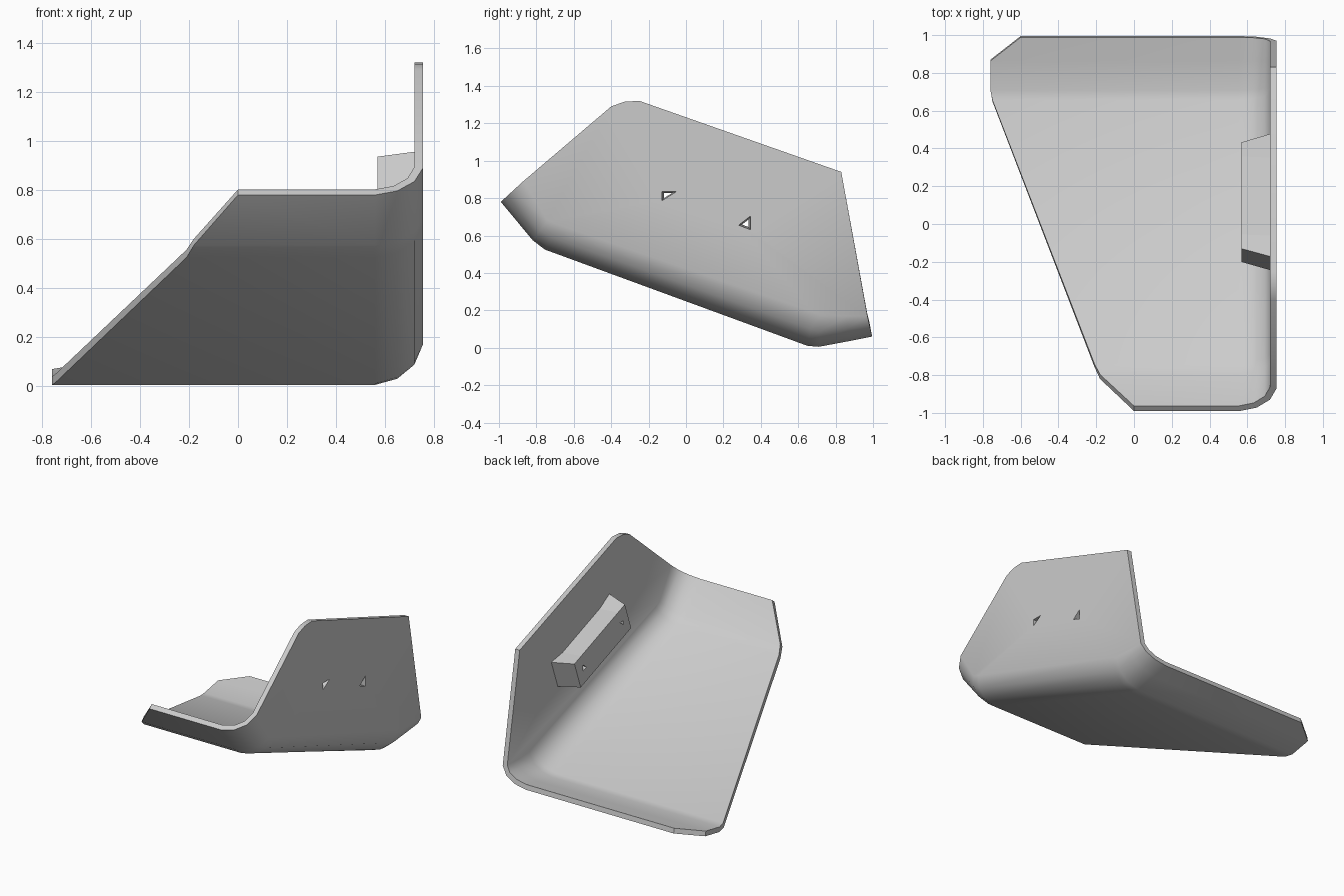
import bpy, bmesh
from mathutils import Vector

cube = bpy.data.objects.get("Cube")
if cube:
    bpy.data.objects.remove(cube)

grey = bpy.data.materials.new("plain grey")
grey.use_nodes = True
grey.diffuse_color = (0.6, 0.6, 0.6, 1)
grey.node_tree.nodes["Principled BSDF"].inputs["Base Color"].default_value = grey.diffuse_color


def make(name, verts, faces, fix_normals=True):
    mesh = bpy.data.meshes.new(name)
    mesh.from_pydata(verts, [], faces)
    if fix_normals:
        bm = bmesh.new()
        bm.from_mesh(mesh)
        bmesh.ops.recalc_face_normals(bm, faces=bm.faces)
        bm.to_mesh(mesh)
        bm.free()
    mesh.materials.append(grey)
    obj = bpy.data.objects.new(name, mesh)
    bpy.context.collection.objects.link(obj)
    return obj


def activate(obj):
    bpy.ops.object.select_all(action='DESELECT')
    obj.select_set(True)
    bpy.context.view_layer.objects.active = obj


# Curved sheet: stations run front to back along the underside.
# Each holds left edge x, floor (y, z) and where the wall starts (y, z).
stations = [
    (0.0, (-0.99, 0.78), (-0.87, 0.89)),
    (-0.18, (-0.82, 0.575), (-0.74, 0.68)),
    (-0.21, (-0.755, 0.525), (-0.69, 0.66)),
    (-0.75, (0.65, 0.01), (0.68, 0.19)),
    (-0.76, (0.71, 0.005), (0.72, 0.17)),
    (-0.76, (0.87, 0.035), (0.86, 0.17)),
    (-0.60, (0.995, 0.06), (0.97, 0.17)),
]
# Rounded corner: x position and share of the rise from floor to wall
corner = [(0.56, 0), (0.65, 0.15), (0.72, 0.5), (0.755, 1)]
verts, faces = [], []
for left, floor, wall in stations:
    a, b = Vector(floor), Vector(wall)
    for x, t in [(left, 0)] + corner:
        verts.append((x, *a.lerp(b, t)))
cols = len(corner) + 1
for i in range(len(stations) - 1):
    for j in range(cols - 1):
        k = i * cols + j
        faces.append((k, k + cols, k + cols + 1, k + 1))

# Upright side wall closes along its own top outline
outline = [(0.83, 0.94), (-0.25, 1.32), (-0.33, 1.315), (-0.4, 1.29)]
base = [i * cols + cols - 1 for i in range(len(stations))]
first = len(verts)
verts += [(0.755, y, z) for y, z in outline]
faces.append(base + list(range(first, len(verts))))
shell = make("curved_plate", verts, faces, False)
solid = shell.modifiers.new("thickness", 'SOLIDIFY')
solid.thickness = 0.035
solid.offset = -1
solid.use_even_offset = True

# Mounting block on the inner wall, flared where it meets the wall
along = Vector((0, 0.939, -0.343))
up = Vector((0, 0.343, 0.939))
centre = Vector((0, 0.115, 0.735))


def section(s, x, low, high):
    return [centre + along * s + up * h + Vector((x, 0, 0)) for h in (low, high)]


rings = []
for s, flare, high in ((-0.3, -0.05, 0.11), (-0.22, 0, 0.085), (0.22, 0, 0.085), (0.3, 0.05, 0.11)):
    low_in, high_in = section(s, 0.57, -0.1, 0.105)
    low_out, high_out = section(s + flare, 0.735, -0.1, high)
    rings.append([low_in, high_in, high_out, low_out])
verts = [v for ring in rings for v in ring]
faces = [(0, 1, 2, 3), (12, 13, 14, 15)]
for r in range(3):
    for j in range(4):
        n = (j + 1) % 4
        faces.append((4 * r + j, 4 * r + n, 4 * r + n + 4, 4 * r + j + 4))
block = make("mounting_block", verts, faces)

# Tapered three-sided holes through the wall and block
holes = [
    [(-0.13, 0.835), (-0.05, 0.835), (-0.13, 0.785)],
    [(0.28, 0.655), (0.345, 0.705), (0.345, 0.63)],
]
cutters = []
for points in holes:
    tri = [Vector(p) for p in points]
    mid = sum(tri, Vector((0, 0))) / 3
    verts = [(x, *mid.lerp(p, t)) for x, t in ((0.5, 0.4), (0.8, 1.05)) for p in tri]
    faces = [(0, 1, 2), (3, 4, 5), (0, 1, 4, 3), (1, 2, 5, 4), (2, 0, 3, 5)]
    cutters.append(make("hole_cutter", verts, faces))
for obj in (shell, block):
    for cutter in cutters:
        cut = obj.modifiers.new("hole", 'BOOLEAN')
        cut.operation = 'DIFFERENCE'
        cut.solver = 'EXACT'
        cut.object = cutter
    activate(obj)
    for mod in list(obj.modifiers):
        bpy.ops.object.modifier_apply(modifier=mod.name)
    if obj is shell:
        bpy.ops.object.shade_smooth_by_angle(angle=0.65)
for cutter in cutters:
    bpy.data.objects.remove(cutter)
